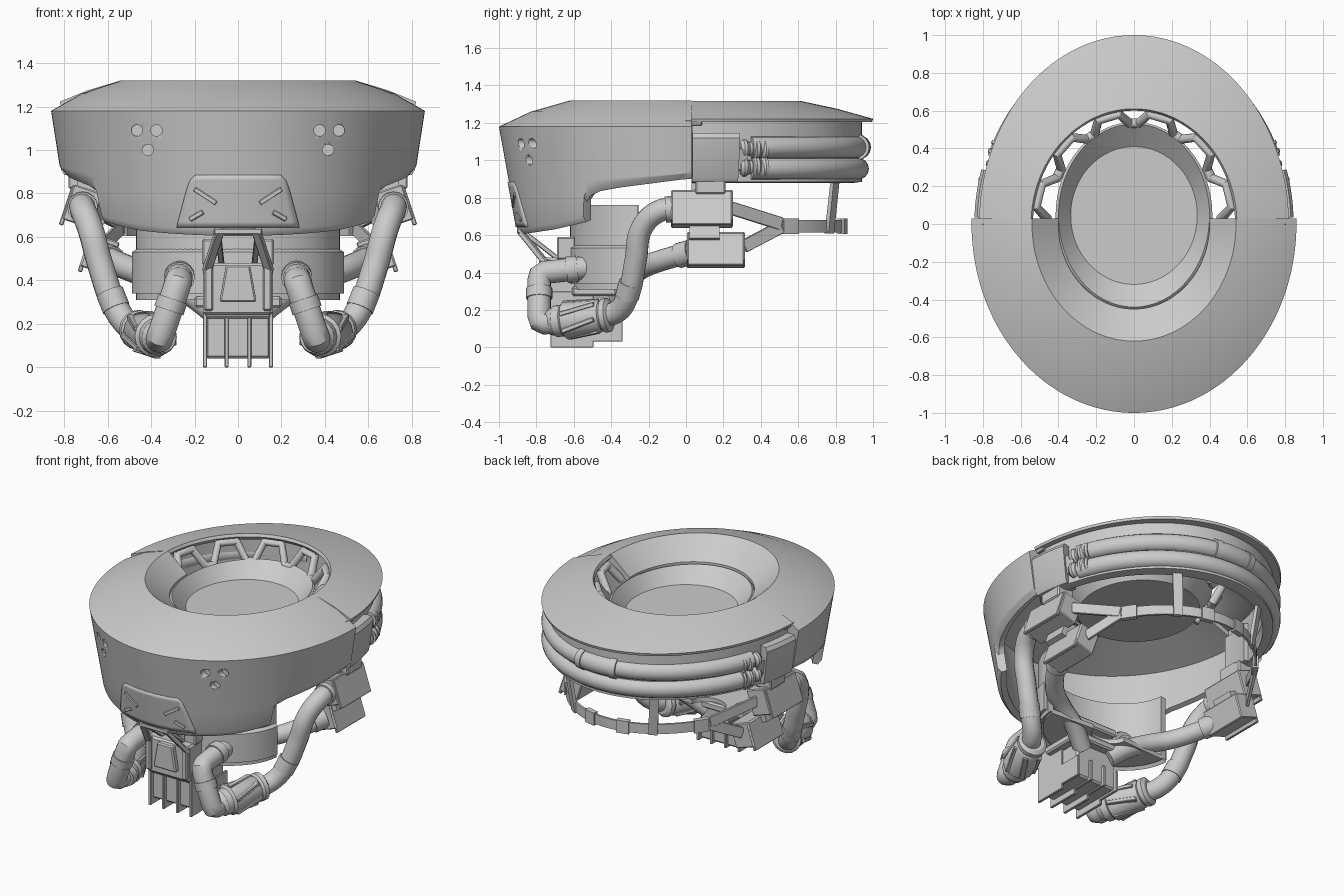
import bpy, bmesh, math
from mathutils import Vector, Matrix

if "Cube" in bpy.data.objects:
    bpy.data.objects.remove(bpy.data.objects["Cube"])

def finish(name, bm, mirror=False, angle=32):
    bmesh.ops.remove_doubles(bm, verts=bm.verts, dist=1e-5)
    bmesh.ops.recalc_face_normals(bm, faces=bm.faces)
    me = bpy.data.meshes.new(name)
    bm.to_mesh(me)
    bm.free()
    ob = bpy.data.objects.new(name, me)
    bpy.context.collection.objects.link(ob)
    return style(ob, mirror, angle)

def style(ob, mirror, angle=32):
    bpy.ops.object.select_all(action='DESELECT')
    ob.select_set(True)
    bpy.context.view_layer.objects.active = ob
    bpy.ops.object.shade_smooth_by_angle(angle=math.radians(angle))
    if mirror:
        ob.modifiers.new("mirror", 'MIRROR')
    return ob

def ring(name, prof, a0=0, a1=360, n=64, cy=0, extra=(), mirror=False, endy=None):
    """Sweep a closed (rx, ry, z) section around an elliptical arc."""
    full = a1 - a0 >= 360
    angs = sorted(set([a0 + (a1 - a0) * i / n for i in range(n if full else n + 1)] + list(extra)))
    bm = bmesh.new()
    cols = []
    for i, a in enumerate(angs):
        c, s = math.cos(math.radians(a)), math.sin(math.radians(a))
        end = endy is not None and i in (0, len(angs) - 1)
        cols.append([bm.verts.new((rx * c, endy if end else cy + ry * s, z))
                     for rx, ry, z in (prof(a) if callable(prof) else prof)])
    m = len(cols[0])
    for i in range(len(cols) - (0 if full else 1)):
        p, q = cols[i], cols[(i + 1) % len(cols)]
        for j in range(m):
            bm.faces.new((p[j], q[j], q[(j + 1) % m], p[(j + 1) % m]))
    if not full:
        bm.faces.new(cols[0])
        bm.faces.new(cols[-1])
    return finish(name, bm, mirror)

def box(name, c, size, rot=None, mirror=False, bevel=0.0, taper=1.0):
    bm = bmesh.new()
    bmesh.ops.create_cube(bm, size=1)
    for v in bm.verts:
        k = taper if v.co.z > 0 else 1
        v.co = Vector((v.co.x * size[0] * k, v.co.y * size[1], v.co.z * size[2]))
    if bevel:
        bmesh.ops.bevel(bm, geom=bm.edges[:], offset=bevel, segments=1, affect='EDGES')
    M = Matrix.Translation(c) @ (rot if rot else Matrix())
    bmesh.ops.transform(bm, matrix=M, verts=bm.verts)
    return finish(name, bm, mirror)

def bar(name, p, q, w, h, mirror=True):
    p, q = Vector(p), Vector(q)
    return box(name, (p + q) / 2, (w, (q - p).length, h),
               (q - p).to_track_quat('Y', 'Z').to_matrix().to_4x4(), mirror, min(w, h) * .15)

def tube(name, pts, r, smooth=True, mirror=True, radii=None):
    cu = bpy.data.curves.new(name, 'CURVE')
    cu.dimensions, cu.bevel_depth, cu.bevel_resolution = '3D', r, 6
    cu.use_fill_caps, cu.resolution_u = True, 8
    sp = cu.splines.new('BEZIER' if smooth else 'POLY')
    arr = sp.bezier_points if smooth else sp.points
    arr.add(len(pts) - 1)
    for i, (b, p) in enumerate(zip(arr, pts)):
        if smooth:
            b.co = p
            b.handle_left_type = b.handle_right_type = 'AUTO'
        else:
            b.co = (*p, 1)
        b.radius = radii[i] if radii else 1
    ob = bpy.data.objects.new(name, cu)
    bpy.context.collection.objects.link(ob)
    bpy.ops.object.select_all(action='DESELECT')
    ob.select_set(True)
    bpy.context.view_layer.objects.active = ob
    bpy.ops.object.convert(target='MESH')
    return style(bpy.context.view_layer.objects.active, mirror)

def arc(rx, ry, z, a0, a1, n):
    return [(rx * math.cos(math.radians(a0 + (a1 - a0) * i / n)),
             ry * math.sin(math.radians(a0 + (a1 - a0) * i / n)), z) for i in range(n + 1)]

def lerp(tab, t):
    for (a, u), (b, v) in zip(tab, tab[1:]):
        if t <= b:
            return u + (v - u) * max(0, t - a) / (b - a)
    return tab[-1][1]

# Front shell: lower edge steps down towards the face
EDGE = [(0, .90), (.38, .855), (.50, .835), (.56, .81), (.585, .78), (.60, .67), (.8, .63), (1, .605)]
scale = lambda z: 1 - (1.18 - z) * .18
surf_y = lambda x, z: -scale(z) * math.sqrt(1 - (x / (.86 * scale(z))) ** 2)

def shell_section(a):
    zb = lerp(EDGE, -math.sin(math.radians(a)))
    out = [(.86 * scale(z) - d, scale(z) - d, z)
           for z, d in ((zb, .02), (zb + .03, 0), ((zb + .96) / 2, 0), (.96, 0), (1.045, 0), (1.13, 0), (1.18, 0))]
    s = scale(zb) - .06
    return out + [(.72, .83, 1.26), (.54, .62, 1.32), (.40, .45, 1.2), (.40, .45, 1.16),
                  (.54, .62, 1.24), (.80, .94, 1.14), (.86 * s, s, zb + .01)]

steps = [math.degrees(math.asin(t)) for t in (.5, .56, .585, .6)]
shell = ring("front_shell", shell_section, 179, 361, 96, endy=.03,
             extra=[180 + s for s in steps] + [360 - s for s in steps])

# Vent holes, three per side
bm = bmesh.new()
for s in (-1, 1):
    for x, z in ((.375, 1.09), (.465, 1.09), (.415, 1.0)):
        bmesh.ops.create_cone(bm, cap_ends=True, segments=20, radius1=.026, radius2=.026, depth=.12,
                              matrix=Matrix.Translation((s * x, surf_y(x, z) - .03, z)) @ Matrix.Rotation(math.pi / 2, 4, 'X'))
cut = finish("vent_cutter", bm)
cut.hide_render = True
cut.hide_set(True)
mod = shell.modifiers.new("vents", 'BOOLEAN')
mod.object, mod.operation, mod.solver = cut, 'DIFFERENCE', 'EXACT'
wn = shell.modifiers.new("clean_shading", 'WEIGHTED_NORMAL')
wn.keep_sharp = True

# Brow plate following the shell front, with slots
bm = bmesh.new()
rows = [[bm.verts.new((w * (i / 8 - 1), surf_y(w * (i / 8 - 1), z) - .001, z)) for i in range(17)]
        for z, w in ((.645, .28), (.67, .275), (.82, .235), (.86, .22), (.885, .195))]
for r0, r1 in zip(rows, rows[1:]):
    for i in range(16):
        bm.faces.new((r0[i], r0[i + 1], r1[i + 1], r1[i]))
plate = finish("nose_plate", bm)
so = plate.modifiers.new("thick", 'SOLIDIFY')
so.thickness, so.offset = .012, 0
for (x0, z0), (x1, z1) in (((.2, .82), (.1, .755)), ((.22, .68), (.16, .715))):
    bar("nose_slot", (x0, surf_y(x0, z0) - .006, z0), (x1, surf_y(x1, z1) - .006, z1), .02, .022)

# Rear lid, rear wall and inner dish
ring("rear_lid", [(.815, .995, 1.205), (.82, 1.0, 1.222), (.69, .81, 1.275), (.545, .61, 1.318),
                  (.535, .60, 1.30), (.56, .63, 1.27), (.72, .86, 1.205)], 1, 179, 72, endy=.03)
ring("rear_wall", [(.76, .90, .88), (.78, .94, .885), (.78, .94, 1.21), (.73, .86, 1.21), (.73, .86, .88)], 2, 178, 64)
ring("inner_dish", [(0, 0, 1.1), (.335, .365, 1.1), (.40, .485, 1.19), (.415, .495, 1.18),
                    (.36, .39, 1.07), (0, 0, 1.07)], cy=.045)

# Chunky zigzag truss between dish and lid
zig = []
for i in range(6):
    for da, k in ((-12, 0), (-6, 1), (6, 1), (12, 0)):
        a = math.radians(15 + i * 30 + da)
        rx, ry, z = ((.46, .535, 1.17), (.525, .59, 1.275))[k]
        zig.append((rx * math.cos(a), ry * math.sin(a), z))
tube("lid_truss", zig, .026, False, False)

# Seam latches on top of the lid joint
for x, y, w in ((.62, .05, .09), (.71, .07, .12), (.77, .04, .07)):
    box("seam_latch", (x, y, 1.288 - (x - .54) * .34), (w, .09, .03), Matrix.Rotation(.34, 4, 'Y'), True, .004)

# Temple blocks
ring("temple_block", [(.70, .84, .885), (.80, .94, .885), (.815, .96, .91), (.845, .99, 1.12), (.83, .98, 1.145), (.70, .84, 1.145)],
     2, 17, 8, mirror=True)
ring("temple_socket", [(.74, .86, .93), (.80, .96, .95), (.82, .98, 1.06), (.74, .86, 1.08)], 16, 20, 4, mirror=True)
box("temple_foot", (.72, .13, .86), (.12, .16, .08), None, True, .008)

# Twin rear hoses with end fittings and a sleeve at the back
for z in (.955, 1.07):
    tube("rear_hose", arc(.775, .92, z, 22, 158, 64), .058, False, False)
    zc = 1.01 + (z - 1.01) * .85
    tube("hose_fitting", arc(.78, .93, zc, 18, 27, 9), .05, False,
         radii=[.7, 1, 1, .75, .75, 1.2, 1.2, .9, 1.2, 1.2])
tube("hose_sleeve", arc(.778, .925, 1.07, 83, 97, 10), .064, False, False)
for a in (80, 97):
    tube("sleeve_collar", arc(.778, .925, 1.07, a, a + 3, 3), .069, False, False)

# Jaw boxes and the harness strap
tilt = Matrix.Rotation(-.32, 4, 'Y')
box("upper_jaw_box", (.715, .085, .74), (.14, .33, .17), tilt, True, .006)
box("lower_jaw_box", (.635, .16, .52), (.14, .31, .16), tilt, True, .006)
box("upper_jaw_cover", (.785, .085, .745), (.02, .32, .19), tilt, True, .004)
box("lower_jaw_cover", (.70, .16, .525), (.02, .30, .18), tilt, True, .004)
box("jaw_bracket", (.67, .1, .63), (.08, .16, .12), tilt, True)
box("jaw_hanger", (.70, .1, .84), (.08, .14, .12), None, True)
bar("upper_strap", (.70, .24, .745), (.535, .51, .66), .018, .07)
bar("lower_strap", (.64, .31, .54), (.535, .51, .645), .018, .07)
ring("rear_strap", [(.65, .845, .615), (.665, .86, .615), (.665, .86, .68), (.65, .845, .68)], 36, 144, 48)
for a in (37, 76):
    ring("strap_buckle", [(.64, .835, .605), (.675, .87, .605), (.675, .87, .69), (.64, .835, .69)], a, a + 7, 4, mirror=True)
ring("strap_hanger", [(.648, .843, .61), (.672, .867, .61), (.745, .90, .90), (.72, .88, .90)], 61.5, 66, 3, mirror=True)

# Chin cup with collar, floor and breathing ports
ring("chin_cup", [(.45, .37, .33), (.47, .39, .31), (.47, .39, .76), (.43, .35, .76), (.43, .35, .33)], 184, 356, 48, cy=-.23)
ring("chin_collar", [(.46, .38, .34), (.49, .41, .34), (.49, .41, .53), (.46, .38, .55)], 186, 354, 48, cy=-.23)
ring("chin_floor", [(.44, .36, .32), (.44, .36, .35), (.12, .1, .35), (.12, .1, .32)], 184, 356, 32, cy=-.23)
box("inner_ledge", (0, -.47, .46), (.36, .18, .05), None, False, .01)
box("chin_base", (0, -.46, .30), (.40, .30, .05), None, False, .01)
tube("port_ring", [(.27, -.50, .43), (.27, -.46, .43), (.27, -.42, .43), (.27, -.40, .43)], .09, False, radii=[.8, .8, 1, .9])
tube("port_bore", [(.27, -.41, .43), (.27, -.385, .43)], .055, False)

# Mouthpiece: body, finned grille, struts
box("mouth_block", (0, -.66, .36), (.32, .18, .24), None, False, .012)
box("mouth_panel", (0, -.76, .385), (.17, .05, .17), None, False, .008, .65)
box("mouth_side", (.135, -.745, .37), (.04, .05, .22), None, True, .008)
box("grille_body", (0, -.53, .16), (.30, .34, .24), None, False, .012)
for x in (.052, .152):
    box("grille_fin", (x, -.61, .15), (.018, .23, .30), None, True, .003)
    box("grille_toe", (x, -.42, .10), (.018, .16, .14), None, True, .003)
box("grille_cap", (0, -.70, .255), (.30, .06, .06), None, False, .008)
bar("mouth_strut", (.085, -.89, .625), (.145, -.74, .44), .04, .03)
bar("mouth_brace", (.09, -.86, .61), (.075, -.68, .47), .025, .025)
box("strut_bridge", (0, -.885, .625), (.22, .035, .03), None, False, .005)
box("mouth_mount", (.12, -.64, .53), (.09, .10, .12), None, True, .008)

# Jaw hoses, filter canisters and front elbows
tube("upper_jaw_hose", [(.715, -.06, .74), (.715, -.14, .73), (.68, -.235, .64), (.63, -.27, .46),
                        (.565, -.31, .28), (.50, -.37, .19), (.45, -.46, .17)], .06)
tube("lower_jaw_hose", [(.62, .03, .51), (.56, -.08, .48), (.46, -.20, .44), (.34, -.27, .40),
                        (.22, -.31, .34), (.10, -.37, .25)], .058)
tube("upper_hose_collar", [(.715, -.06, .74), (.715, -.11, .737)], .07, False)
tube("lower_hose_collar", [(.62, .03, .51), (.58, -.04, .49)], .068, False)
tube("hose_cuff", [(.59, -.295, .345), (.56, -.315, .27)], .065, False)
p, q = Vector((.465, -.40, .175)), Vector((.35, -.73, .135))
ts = (0, .04, .12, .16, .2, .74, .78, .9, .94, 1)
tube("filter_canister", [p.lerp(q, t) for t in ts], .1, False,
     radii=[.7, .92, .92, .8, .9, 1, .85, .85, .75, .7])
axis = (q - p).normalized()
side = axis.cross(Vector((0, 0, 1))).normalized()
up = side.cross(axis)
for i in range(6):
    a = i * math.pi / 3 + .2
    d = side * math.cos(a) + up * math.sin(a)
    e = side * math.cos(a + .5) + up * math.sin(a + .5)
    bar("filter_rib", p.lerp(q, .2) + d * .086, p.lerp(q, .74) + e * .095, .035, .025)
tube("front_elbow", [(.36, -.68, .14), (.362, -.755, .13), (.36, -.78, .14), (.35, -.785, .165),
                     (.285, -.785, .36), (.278, -.78, .385), (.272, -.755, .40), (.27, -.50, .43)], .063, False)
tube("elbow_cuff", [(.318, -.785, .262), (.30, -.785, .315)], .07, False)
tube("port_cuff", [(.27, -.64, .413), (.27, -.58, .42)], .071, False)
